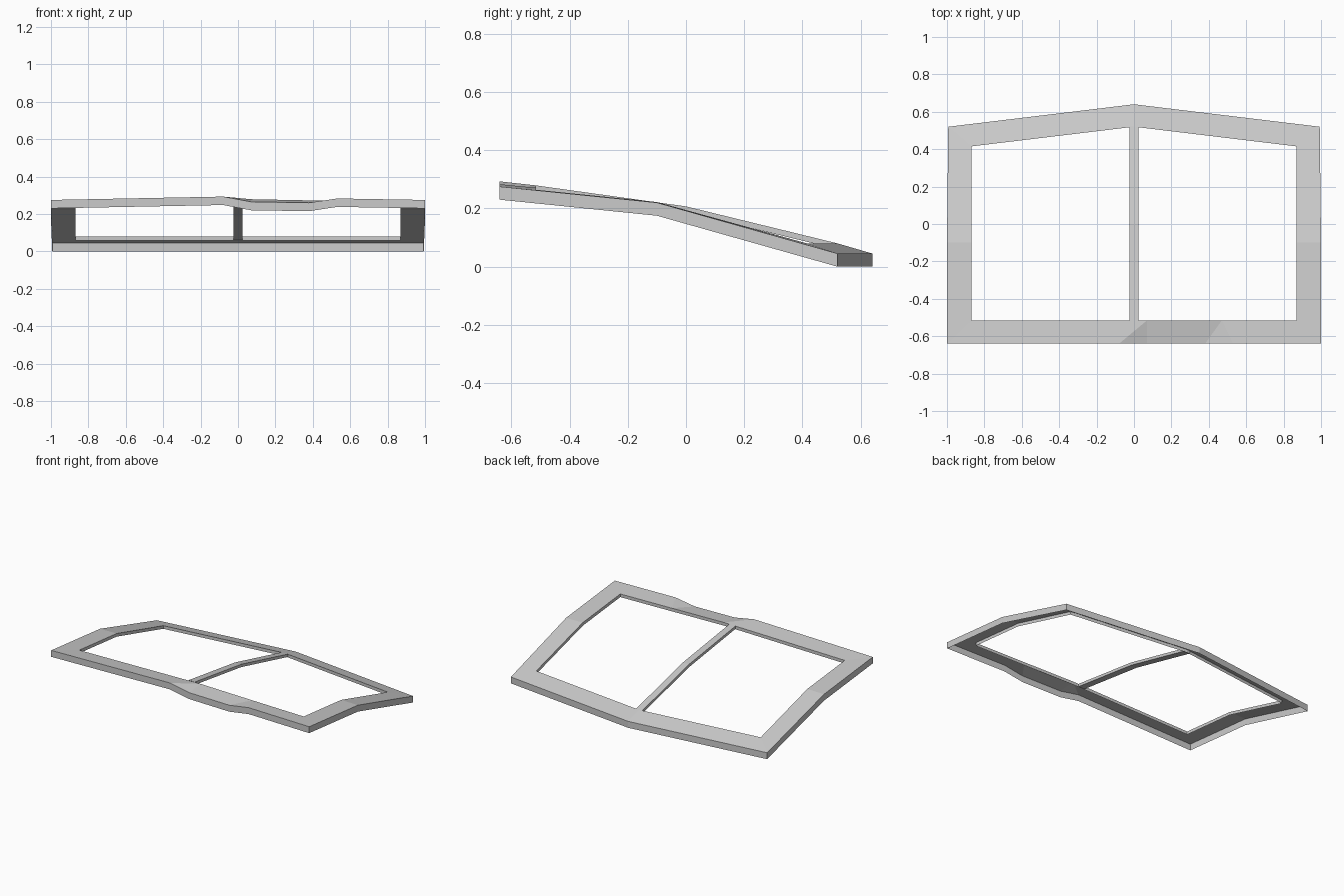
import bpy, bmesh
from mathutils import Vector

if "Cube" in bpy.data.objects:
    bpy.data.objects.remove(bpy.data.objects["Cube"])


def make_object(name, bm):
    bmesh.ops.remove_doubles(bm, verts=bm.verts, dist=0.0005)
    mesh = bpy.data.meshes.new(name)
    bm.to_mesh(mesh)
    bm.free()
    obj = bpy.data.objects.new(name, mesh)
    bpy.context.collection.objects.link(obj)
    return obj


def band(bm, lower, upper, closed=True):
    """Skin a strip of quads between two matching lines of points."""
    n = len(lower)
    for i in range(n if closed else n - 1):
        j = (i + 1) % n
        pts = []
        for p in (lower[i], lower[j], upper[j], upper[i]):
            if all((p - q).length > 1e-5 for q in pts):
                pts.append(p)
        if len(pts) > 2:
            bm.faces.new([bm.verts.new(p) for p in pts])


def drop(points, depth):
    return [p - Vector((0, 0, depth)) for p in points]


# Window surround: outer and inner rims, anticlockwise from the right rail
right = [((1, -.64, .275), (.87, -.515, .264)),
         ((1, -.1, .22), (.87, -.1, .222)),
         ((.993, .52, .045), (.87, .415, .08))]
left = [tuple((-x, y, z) for x, y, z in pair) for pair in reversed(right)]
back_peak = [((0, .64, .045), (0, .52, .08))]
# Front rail with its off-centre dip
front = [((-.08, -.64, .293), (.07, -.515, .279)),
         ((.07, -.64, .265), (.07, -.515, .279)),
         ((.38, -.64, .26), (.47, -.515, .271)),
         ((.53, -.64, .283), (.47, -.515, .271))]
pairs = right + back_peak + left + front
outer = [Vector(o) for o, i in pairs]
inner = [Vector(i) for o, i in pairs]

# Sheet with hanging flanges, open underneath
bm = bmesh.new()
band(bm, outer, inner)
band(bm, drop(outer, .045), outer)
band(bm, inner, drop(inner, .022))
make_object("window_surround", bm)

# Centre divider bar, bent in the middle
path = [(-.515, .279), (0, .207), (.52, .08)]
l_top = [Vector((-.024, y, z)) for y, z in path]
r_top = [Vector((.024, y, z)) for y, z in path]
l_low, r_low = drop(l_top, .02), drop(r_top, .02)
bm = bmesh.new()
for a, b in ((r_top, l_top), (l_top, l_low), (l_low, r_low), (r_low, r_top)):
    band(bm, a, b, closed=False)
make_object("centre_divider", bm)
